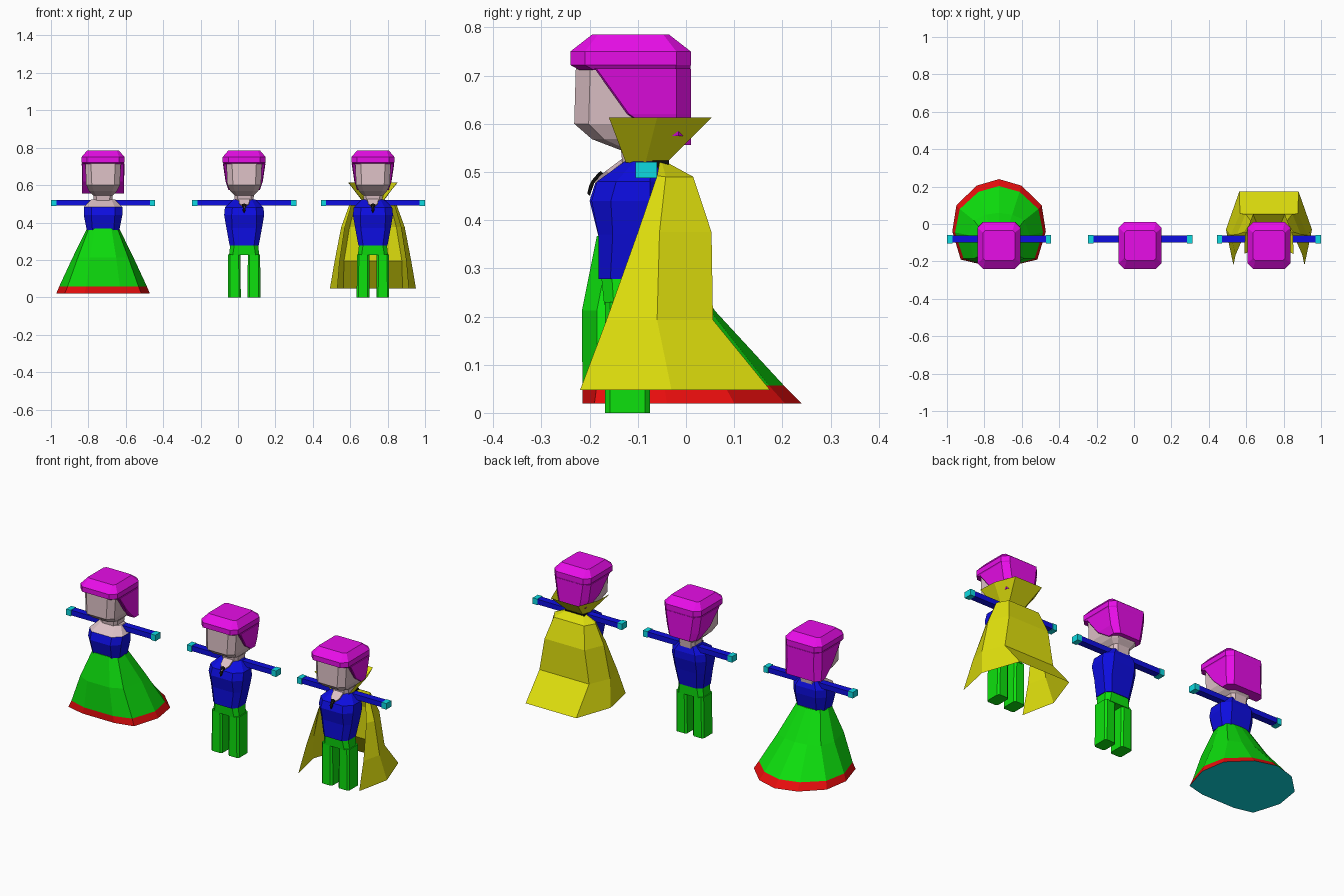
import bpy, bmesh

if "Cube" in bpy.data.objects:
    bpy.data.objects.remove(bpy.data.objects["Cube"])

def mat(name, r, g, b):
    m = bpy.data.materials.new(name)
    m.diffuse_color = (r, g, b, 1)
    m.use_nodes = True
    m.node_tree.nodes["Principled BSDF"].inputs["Base Color"].default_value = m.diffuse_color
    return m

HAIR = mat("hair_magenta", .8, .004, .8)
SKIN = mat("skin_pink", .72, .53, .56)
BLUE = mat("top_blue", .004, .004, .75)
GREEN = mat("lower_green", .004, .75, .004)
RED = mat("hem_red", .8, .004, .004)
CYAN = mat("hand_cyan", .004, .7, .75)
YELLOW = mat("cape_yellow", .75, .75, .004)
BLACK = mat("tie_black", .004, .004, .004)

def make(name, verts, faces, mats, rule=None, closed=True):
    me = bpy.data.meshes.new(name)
    me.from_pydata(verts, [], faces)
    bm = bmesh.new()
    bm.from_mesh(me)
    if closed:
        bmesh.ops.recalc_face_normals(bm, faces=bm.faces)
    for f in bm.faces:
        if rule:
            f.material_index = rule(f.calc_center_median(), f.normal)
    bm.to_mesh(me)
    bm.free()
    for m in mats:
        me.materials.append(m)
    ob = bpy.data.objects.new(name, me)
    bpy.context.collection.objects.link(ob)
    return ob

def loft(name, rings, mats, rule=None, loop=True, caps=True):
    """Skin a stack of equal-length point rings."""
    n = len(rings[0])
    verts = [p for r in rings for p in r]
    faces = []
    for k in range(len(rings) - 1):
        for i in range(n if loop else n - 1):
            j = (i + 1) % n
            faces.append((k*n + i, k*n + j, (k+1)*n + j, (k+1)*n + i))
    if caps:
        faces.append(tuple(range(n))[::-1])
        faces.append(tuple(range((len(rings)-1)*n, len(rings)*n)))
    return make(name, verts, faces, mats, rule, caps)

def octa(cx, z, hw, y0, y1, c=.025, cb=None):
    """Chamfered rectangle at height z (front chamfer c, back chamfer cb)."""
    cb = c if cb is None else cb
    half = [(hw - c, y0), (hw, y0 + c), (hw, y1 - cb), (hw - cb, y1)]
    return [(cx + x, y, z) for x, y in half] + [(cx - x, y, z) for x, y in half[::-1]]

def stack(name, cx, specs, mats, rule=None):
    return loft(name, [octa(cx, *s) for s in specs], mats, rule)

def box(name, x0, x1, y0, y1, z0, z1, m):
    v = [(x, y, z) for z in (z0, z1) for x, y in ((x0, y0), (x1, y0), (x1, y1), (x0, y1))]
    return loft(name, [v[:4], v[4:]], [m])

def person(cx, long_hair):
    # head and neck
    stack("head", cx, [(.50, .048, -.13, -.045, .015), (.545, .052, -.135, -.04, .015),
                       (.568, .075, -.195, -.02, .025), (.60, .09, -.232, 0, .03),
                       (.74, .096, -.228, 0, .03)], [SKIN])
    # hair cap with fringe, and the hair behind the face
    stack("hair_cap", cx, [(.712, .108, -.222, .008, .03), (.722, .115, -.24, .01, .03),
                           (.75, .115, -.24, .01, .03), (.785, .085, -.195, -.035, .012)], [HAIR])
    low = .556 if long_hair else .575
    w = .112 if long_hair else .085
    stack("back_hair", cx, [(low, w, -.055, .01, .004, .025), (.62, (w + .114)/2, -.122, .01, .004, .03),
                            (.715, .114, -.19, .01, .004, .03)], [HAIR])
    # arms and hands
    for s in (-1, 1):
        a, b, c = cx + s*.05, cx + s*.25, cx + s*.2785
        box("sleeve", min(a, b), max(a, b), -.1, -.062, .49, .519, BLUE)
        box("hand", min(b, c), max(b, c), -.105, -.06, .487, .521, CYAN)

def man(cx):
    person(cx, False)
    stack("jacket", cx, [(.278, .078, -.182, -.065, .025), (.37, .095, -.182, -.05, .03),
                         (.44, .107, -.196, -.035, .04), (.48, .103, -.185, -.035, .04),
                         (.522, .06, -.127, -.05, .02)], [BLUE])
    stack("hips", cx, [(.225, .081, -.17, -.07, .02), (.285, .074, -.176, -.068, .022)], [GREEN])
    for s in (-1, 1):
        lx = cx + s*.0525
        stack("leg", lx, [(0, .0345, -.168, -.075, .01), (.23, .033, -.168, -.073, .01)], [GREEN])
    # open neck and small tie, thin plates lying on the chest slope
    def plate(name, pts, m):
        loft(name, [[(cx + x, y, z) for x, y, z in pts],
                    [(cx + x, y - .005, z + .005) for x, y, z in pts]], [m])
    plate("shirt_opening", [(-.03, -.128, .522), (-.026, -.160, .498), (0, -.188, .476),
                            (.026, -.160, .498), (.03, -.128, .522)], SKIN)
    plate("tie", [(-.013, -.178, .492), (0, -.172, .497), (.013, -.178, .492),
                  (.006, -.19, .478), (.008, -.196, .466), (0, -.2, .45),
                  (-.008, -.196, .466), (-.006, -.19, .478)], BLACK)

def woman(cx):
    person(cx, True)
    # bodice: bare chest in front above the neckline
    stack("bodice", cx, [(.36, .087, -.18, -.05, .03), (.44, .103, -.2, -.035, .04),
                         (.482, .103, -.187, -.035, .04), (.522, .065, -.127, -.05, .02)],
          [BLUE, SKIN], lambda c, n: 1 if c.z > .483 and c.y < -.085 else 0)
    # skirt: rounded outline with a train at the back
    hem = [(.1, -.215), (.205, -.19), (.25, -.04), (.228, .1), (.12, .205)]
    top = [(.09, -.215), (.19, -.185), (.235, -.045), (.21, .08), (.11, .172)]
    mid = [(.07, -.216), (.135, -.185), (.163, -.06), (.135, .02), (.07, .05)]
    waist = [(.045, -.185), (.077, -.155), (.087, -.11), (.075, -.06), (.04, -.045)]
    rows = ((.02, hem, .24), (.057, top, .203), (.212, mid, .06), (.367, waist, -.042))
    rings = [[(cx + x, y, z) for x, y in h] + [(cx, back, z)] + [(cx - x, y, z) for x, y in h[::-1]]
             for z, h, back in rows]
    loft("skirt", rings, [GREEN, RED, CYAN],
         lambda c, n: 2 if c.z < .025 else 1 if c.z < .055 else 0)

def cape(cx):
    # open sheets running from the right front edge around the back to the left
    def sheet(name, rows):
        rings = [[(cx + x, y, z) for x, y, z in r] + [(cx - x, y, z) for x, y, z in r[::-1]]
                 for r in rows]
        loft(name, rings, [YELLOW], loop=False, caps=False)
    sheet("cape", [
        [(.19, -.22, .047), (.23, -.03, .047), (.158, .175, .047)],
        [(.178, -.165, .193), (.205, -.06, .193), (.155, .056, .193)],
        [(.15, -.1, .375), (.17, -.055, .375), (.125, .053, .375)],
        [(.115, -.06, .492), (.128, -.042, .49), (.095, .015, .49)],
        [(.06, -.055, .52), (.058, -.05, .52), (.05, -.04, .52)]])
    sheet("cape_collar", [
        [(.055, -.125, .52), (.057, -.085, .515), (.045, -.045, .515)],
        [(.132, -.16, .613), (.128, -.06, .613), (.085, .053, .613)]])
    # dark lining between collar and cape
    box("collar_lining", cx - .06, cx + .06, -.07, -.035, .49, .524, BLACK)

woman(-.7215)
man(.033)
man(.7215)
cape(.7215)
